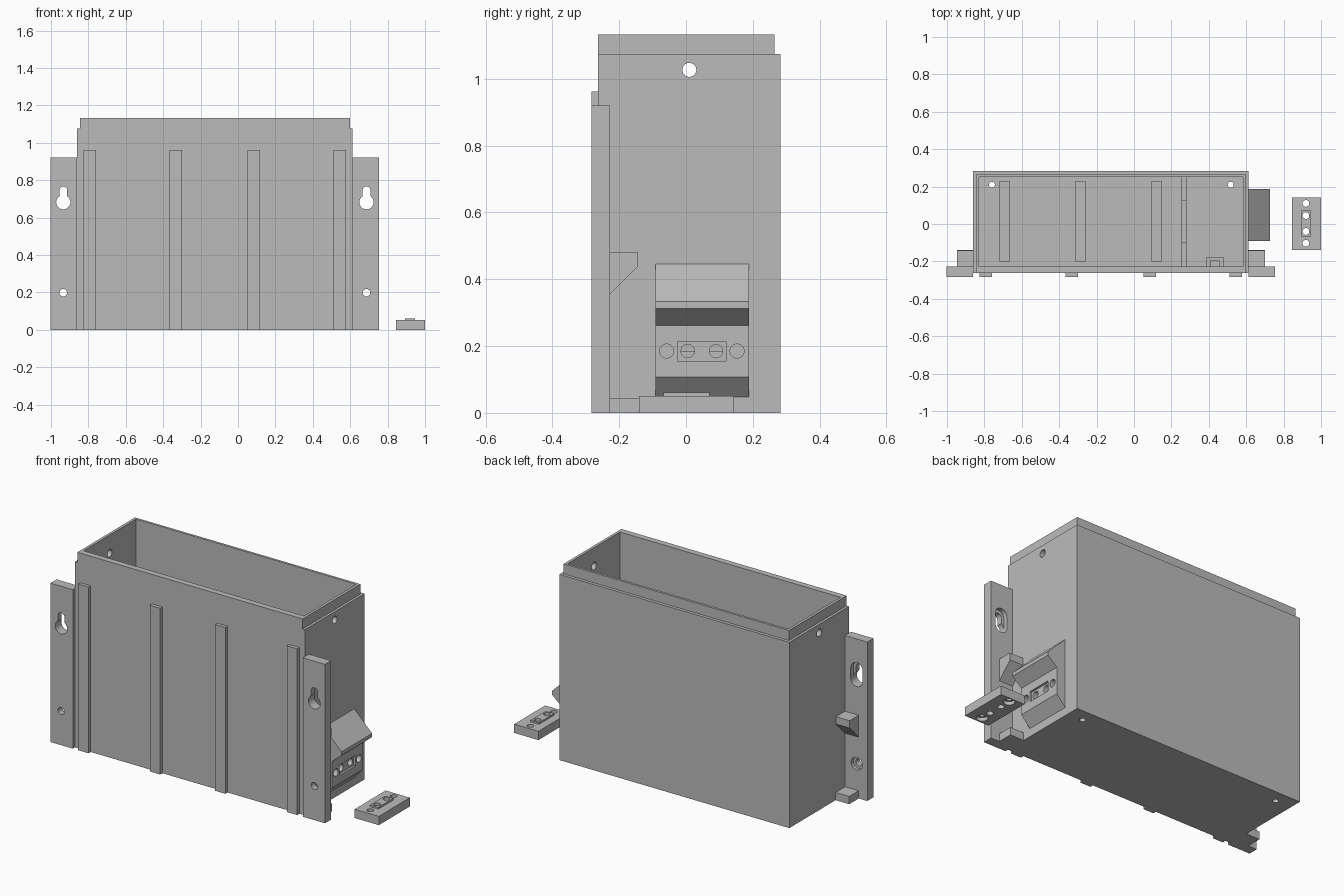
import bpy, bmesh
from mathutils import Matrix, Vector

cube = bpy.data.objects.get("Cube")
if cube:
    bpy.data.objects.remove(cube, do_unlink=True)

GREY = (0.5, 0.5, 0.5, 1)
grey = bpy.data.materials.new("plain grey plastic")
grey.use_nodes = True
grey.diffuse_color = GREY
grey.node_tree.nodes["Principled BSDF"].inputs["Base Color"].default_value = GREY


def make(name, bm):
    mesh = bpy.data.meshes.new(name)
    bmesh.ops.recalc_face_normals(bm, faces=bm.faces)
    bm.to_mesh(mesh)
    bm.free()
    mesh.materials.append(grey)
    ob = bpy.data.objects.new(name, mesh)
    bpy.context.collection.objects.link(ob)
    return ob


def box(name, x, y, z):
    """Box from three (low, high) ranges."""
    bm = bmesh.new()
    bmesh.ops.create_cube(bm, size=1)
    for v in bm.verts:
        v.co = [r[0] if c < 0 else r[1] for c, r in zip(v.co, (x, y, z))]
    return make(name, bm)


def cylinder(axis, centre, radius, length):
    """Round cutter along the given axis."""
    bm = bmesh.new()
    turn = Vector((0, 0, 1)).rotation_difference(Vector(axis)).to_matrix().to_4x4()
    bmesh.ops.create_cone(bm, cap_ends=True, segments=32, radius1=radius, radius2=radius,
                          depth=length, matrix=Matrix.Translation(centre) @ turn)
    return make("cutter", bm)


def prism(name, profile, depth_range, place):
    """Extruded profile; place(u, v, d) gives the 3D point."""
    bm = bmesh.new()
    low, high = depth_range
    face = bm.faces.new([bm.verts.new(place(u, v, low)) for u, v in profile])
    new = bmesh.ops.extrude_face_region(bm, geom=[face])["geom"]
    step = Vector(place(0, 0, high)) - Vector(place(0, 0, low))
    bmesh.ops.translate(bm, vec=step, verts=[g for g in new if isinstance(g, bmesh.types.BMVert)])
    return make(name, bm)


def combine(ob, others, operation="DIFFERENCE"):
    for other in others:
        mod = ob.modifiers.new("bool", "BOOLEAN")
        mod.operation, mod.solver, mod.object = operation, "EXACT", other
        bpy.context.view_layer.objects.active = ob
        bpy.ops.object.modifier_apply(modifier=mod.name)
        bpy.data.objects.remove(other, do_unlink=True)
    return ob


X, Y, Z = (1, 0, 0), (0, 1, 0), (0, 0, 1)
LEFT, RIGHT = -0.86, 0.613
MID = (LEFT + RIGHT) / 2
FRONT, BACK = -0.263, 0.283

# Open case with a stepped rim
case = box("case", (LEFT, RIGHT), (FRONT, BACK), (0, 1.075))
combine(case, [box("rim", (LEFT + .015, RIGHT - .015), (FRONT, BACK - .018), (1, 1.133))], "UNION")
combine(case, [box("cavity", (LEFT + .031, RIGHT - .031), (-.228, .251), (.031, 1.3)),
               cylinder(X, (MID, .01, 1.027), .021, 2)]
        + [cylinder(Z, (x, .21, 0), .016, .2) for x in (-.76, .517)])

# Strips up the front and across the floor
for i, x in enumerate((-.792, -.333, .084, .544)):
    box(f"front_rib_{i + 1}", (x - .033, x + .033), (-.283, FRONT), (0, .962))
for i, x in enumerate((-.692, -.285, .121)):
    box(f"floor_rib_{i + 1}", (x - .027, x + .027), (-.2, .23), (.031, .06))

# Notched partition and cable loop inside
partition = box("partition", (.255, .282), (-.228, .251), (.031, .36))
combine(partition, [box("notch", (.2, .3), (-.1, .125), (.185, .5))])
loop = box("cable_loop", (.385, .48), (-.228, -.18), (.15, .21))
combine(loop, [box("slot", (.41, .455), (-.25, -.195), (.1, .3))])

# Mounting flanges with keyholes, screw holes and gussets on both sides
GUSSET = ((-.227, .355), (-.143, .44), (-.143, .482), (-.227, .482))
for side, sign, wall in (("left", 1, RIGHT), ("right", -1, LEFT)):
    def span(a, b):
        return sorted((wall + sign * a, wall + sign * b))
    hole = wall + sign * .074
    flange = box(f"{side}_flange", span(0, .142), (-.283, -.227), (0, .92))
    combine(flange, [
        cylinder(Y, (hole, -.25, .682), .038, .2),
        box("slot", (hole - .021, hole + .021), (-.35, -.15), (.682, .745)),
        cylinder(Y, (hole, -.25, .745), .021, .2),
        cylinder(Y, (hole, -.227, .745), .038, .05),
        box("recess", (hole - .038, hole + .038), (-.252, -.2), (.682, .745)),
        cylinder(Y, (hole, -.25, .198), .02, .2),
        cylinder(Y, (hole, -.227, .198), .036, .04)])
    prism(f"{side}_gusset", GUSSET, span(0, .087), lambda u, v, d: (d, u, v))
    box(f"{side}_foot_block", span(0, .087), (-.227, -.14), (0, .045))

# Hooded cable outlet on the left wall
OUTLET = ((RIGHT, .445), (.727, .333), (.727, .312), (.668, .262),
          (.668, .108), (RIGHT, .047))
outlet = prism("cable_outlet", OUTLET, (-.092, .188), lambda u, v, d: (u, d, v))
combine(outlet, [box("seat", (.656, .7), (-.025, .12), (.155, .214))])
for y in (.005, .09):
    combine(case, [cylinder(X, (.6, y, .185), .02, .3)])
    combine(outlet, [cylinder(X, (.6, y, .185), .02, .3)])
for y in (-.058, .153):
    combine(outlet, [cylinder(X, (.668, y, .185), .021, .08)])

# Loose clamp plate lying beside the case
clamp = box("clamp_plate", (.845, 1), (-.14, .143), (0, .051))
combine(clamp, [box("pad", (.892, .946), (-.068, .071), (.02, .061))], "UNION")
for y in (.11, .045, -.04, -.103):
    combine(clamp, [cylinder(Z, (.919, y, .03), .018, .2)])
for y in (.11, -.103):
    combine(clamp, [cylinder(Z, (.919, y, 0), .03, .04)])

# Smooth the round holes, keep edges crisp
bpy.ops.object.select_all(action="DESELECT")
for ob in bpy.context.collection.objects:
    if ob.type == "MESH" and grey.name in ob.data.materials:
        ob.select_set(True)
        bpy.context.view_layer.objects.active = ob
bpy.ops.object.shade_smooth_by_angle()
